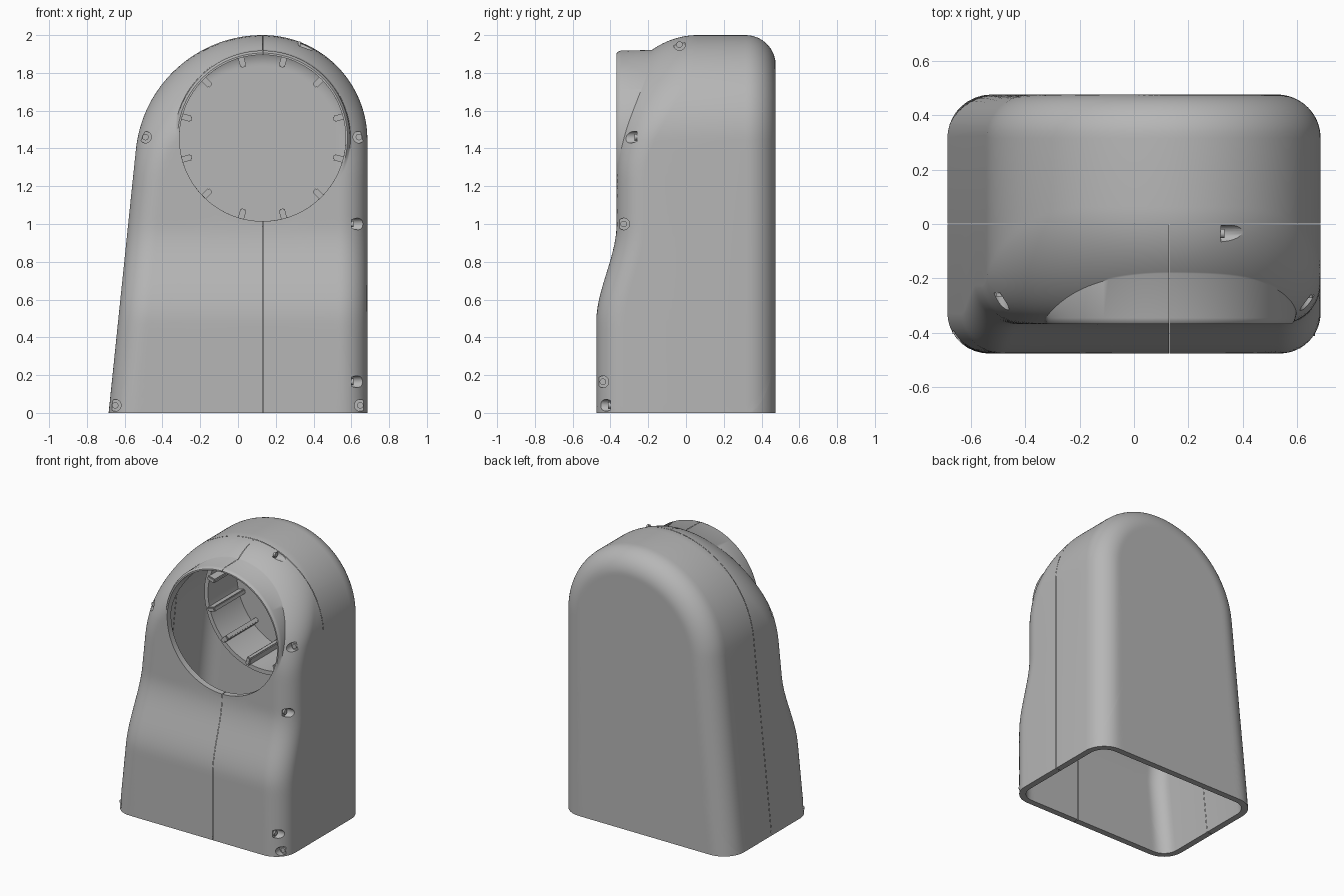
import bpy, bmesh, math
from mathutils import Matrix, Vector

cube = bpy.data.objects.get("Cube")
if cube:
    bpy.data.objects.remove(cube, do_unlink=True)

CX, CZ = 0.13, 1.455          # centre of the round opening
RIGHT_R, LEFT_R = 0.555, 0.674
RIGHT_CZ, LEFT_CZ = 2 - RIGHT_R, 2 - LEFT_R
LEAN = math.atan(0.1034)      # lean of the sloping side
LEFT_FOOT = -0.685
BACK_Y, WALL, HOLE_R = 0.475, 0.045, 0.44

grey = bpy.data.materials.new("housing_grey")
grey.use_nodes = True
grey.diffuse_color = (0.47, 0.47, 0.47, 1)
grey.node_tree.nodes["Principled BSDF"].inputs["Base Color"].default_value = (0.47, 0.47, 0.47, 1)


def smoothstep(a, b, v):
    t = min(1, max(0, (v - a) / (b - a)))
    return t * t * (3 - 2 * t)


def add_object(name, bm):
    mesh = bpy.data.meshes.new(name)
    bm.to_mesh(mesh)
    bm.free()
    mesh.materials.append(grey)
    obj = bpy.data.objects.new(name, mesh)
    bpy.context.collection.objects.link(obj)
    return obj


# Outline: straight side, two-radius arch, sloping side, then the open bottom
def outline(w):
    side, n_line, n_arc = [], 26, 36
    side += [(CX + RIGHT_R - w, RIGHT_CZ * i / n_line) for i in range(n_line)]
    for i in range(n_arc):
        a = math.pi / 2 * i / n_arc
        side.append((CX + (RIGHT_R - w) * math.cos(a), RIGHT_CZ + (RIGHT_R - w) * math.sin(a)))
    for i in range(n_arc + 1):
        a = math.pi / 2 + (math.pi / 2 - LEAN) * i / n_arc
        side.append((CX + (LEFT_R - w) * math.cos(a), LEFT_CZ + (LEFT_R - w) * math.sin(a)))
    top, foot = side[-1], (LEFT_FOOT + w / math.cos(LEAN), 0)
    for i in range(1, n_line + 1):
        t = i / n_line
        side.append((top[0] + (foot[0] - top[0]) * t, top[1] * (1 - t)))
    x0, x1 = side[-1][0], side[0][0]
    n = 40
    bottom = [((x0 + x1) / 2 - (x1 - x0) / 2 * math.cos(math.pi * i / n), 0) for i in range(1, n)]
    return side, bottom


# Distance inward from the outline
def inset(x, z):
    if x >= CX:
        return CX + RIGHT_R - x if z < RIGHT_CZ else RIGHT_R - math.hypot(x - CX, z - RIGHT_CZ)
    dx, dz = x - CX, z - LEFT_CZ
    if dz > -dx * math.tan(LEAN):
        return LEFT_R - math.hypot(dx, dz)
    return (x - LEFT_FOOT - z * math.tan(LEAN)) * math.cos(LEAN)


def rounding(d, width, depth):
    t = min(1, max(0, 1 - d / width))
    return depth * (1 - math.sqrt(max(0, 1 - t * t)))


# Front surface: stepped face whose edge rounding swells toward the top
def front_y(x, z, w):
    face = -0.475 + 0.108 * smoothstep(0.48, 1.0, z) + w
    k = smoothstep(1.25, 1.95, z)
    return face + rounding(inset(x, z) - w, 0.15 + 0.3 * k - w, 0.15 + 0.28 * k - w)


def back_y(x, z, w):
    return BACK_Y - w - rounding(inset(x, z) - w, 0.16 - w, 0.16 - w)


def on_circle(p, r):
    a = math.atan2(p[1] - CZ, p[0] - CX)
    return CX + r * math.cos(a), CZ + r * math.sin(a)


def rings(bm, pts, surface, w, radius, count):
    out = []
    for j in range(count + 1):
        t = (j / count) ** 1.6
        ring = []
        for p in pts:
            q = on_circle(p, radius)
            x, z = p[0] + (q[0] - p[0]) * t, p[1] + (q[1] - p[1]) * t
            ring.append(bm.verts.new((x, surface(x, z, w), z)))
        out.append(ring)
    return out


def bridge(bm, a, b, closed=True):
    for i in range(len(a) if closed else len(a) - 1):
        k = (i + 1) % len(a)
        bm.faces.new((a[i], a[k], b[k], b[i]))


def skin(bm, w):
    side, bottom = outline(w)
    pts, s = side + bottom, len(side)
    front = rings(bm, pts, front_y, w, HOLE_R if w else 0.466, 34)
    back = rings(bm, pts, back_y, w, 0.33, 20)
    if not w:  # raised collar around the opening
        for r, y in ((0.463, -0.345), (0.457, -0.36), (0.45, -0.367), (HOLE_R, -0.367)):
            ring = []
            for p, v in zip(pts, front[34]):
                x, z = on_circle(p, r)
                ring.append(bm.verts.new((x, min(y, front_y(x, z, 0)), z)))
            front.append(ring)
    for group in (front, back):
        for a, b in zip(group, group[1:]):
            bridge(bm, a, b)
    bm.faces.new(back[-1])
    bridge(bm, front[0][:s], back[0][:s], closed=False)
    foot = front[0][s - 1:] + front[0][:1]
    heel = back[0][s - 1:] + back[0][:1]
    return front[-1], foot + heel[::-1]


# Hollow shell
bm = bmesh.new()
outer_hole, outer_rim = skin(bm, 0)
inner_hole, inner_rim = skin(bm, WALL)
bridge(bm, outer_hole, inner_hole)
bridge(bm, outer_rim, inner_rim)
bmesh.ops.recalc_face_normals(bm, faces=bm.faces)
shell = add_object("shell", bm)


# Screw recesses: floor centre and the axis each one is bored along
def rod(bm, start, axis, length, radius, segments=24):
    turn = Vector((0, 0, 1)).rotation_difference(Vector(axis)).to_matrix().to_4x4()
    mid = Vector(start) + Vector(axis) * length / 2
    bmesh.ops.create_cone(bm, cap_ends=True, segments=segments, radius1=radius, radius2=radius,
                          depth=length, matrix=Matrix.Translation(mid) @ turn)


screws = [((x, front_y(x, z, 0) + 0.025, z), (0, -1, 0))
          for x, z in ((-0.49, 1.46), (0.64, 1.46), (-0.65, 0.04), (0.647, 0.04))]
screws += [((x, y, z), (1, 0, 0))
           for x, y, z in ((0.6, -0.33, 1.0), (0.6, -0.44, 0.165), (0.32, -0.035, 1.95))]
cut, heads = bmesh.new(), bmesh.new()
for floor, axis in screws:
    rod(cut, floor, axis, 0.3, 0.031)
    rod(heads, Vector(floor) - Vector(axis) * 0.002, axis, 0.014, 0.017)
cutter = add_object("recess_cutter", cut)
cutter.hide_render = True
add_object("screw_heads", heads)

mod = shell.modifiers.new("recesses", "BOOLEAN")
mod.operation, mod.solver, mod.object = "DIFFERENCE", "EXACT", cutter
bpy.context.view_layer.update()
bored = bpy.data.meshes.new_from_object(shell.evaluated_get(bpy.context.evaluated_depsgraph_get()))


# Split the shell into three mouldings with fine seams
def moulding(name, cuts):
    bm = bmesh.new()
    bm.from_mesh(bored)
    for co, no in cuts:
        bmesh.ops.bisect_plane(bm, geom=bm.verts[:] + bm.edges[:] + bm.faces[:], dist=1e-5,
                               plane_co=co, plane_no=no, clear_outer=True)
    return add_object(name, bm)


GAP = 0.0012
front_cut = ((0, -GAP, 0), (0, 1, 0))
moulding("back_shell", [((0, GAP, 0), (0, -1, 0))])
moulding("front_left_shell", [front_cut, ((CX + GAP, 0, 0), (-1, 0, 0))])
moulding("front_right_shell", [front_cut, ((CX - GAP, 0, 0), (1, 0, 0))])
for helper in (shell, cutter):
    bpy.data.objects.remove(helper, do_unlink=True)

# Socket ring standing on the inside of the back
bm = bmesh.new()
loops = []
for r, y in ((0.47, 0.44), (0.47, 0.1), (HOLE_R, 0.1), (HOLE_R, 0.44)):
    loops.append([bm.verts.new((CX + r * math.cos(math.tau * i / 96), y, CZ + r * math.sin(math.tau * i / 96)))
                  for i in range(96)])
for a, b in zip(loops, loops[1:] + loops[:1]):
    bridge(bm, a, b)
bmesh.ops.recalc_face_normals(bm, faces=bm.faces)
add_object("socket_ring", bm)

# Twelve locating ribs inside the socket
bm = bmesh.new()
for i in range(12):
    a = math.radians(15 + 30 * i)
    place = Matrix.Translation((CX, 0.26, CZ)) @ Matrix.Rotation(-a, 4, "Y")
    bmesh.ops.create_cube(bm, size=1, matrix=place @ Matrix.Translation((0.418, 0, 0))
                          @ Matrix.Diagonal((0.06, 0.36, 0.032, 1)))
bmesh.ops.bevel(bm, geom=bm.edges[:], offset=0.006, segments=2, affect="EDGES")
add_object("socket_ribs", bm)

for obj in bpy.context.scene.objects:
    if obj.type == "MESH":
        bpy.ops.object.select_all(action="DESELECT")
        obj.select_set(True)
        bpy.context.view_layer.objects.active = obj
        bpy.ops.object.shade_smooth_by_angle(angle=math.radians(35))
